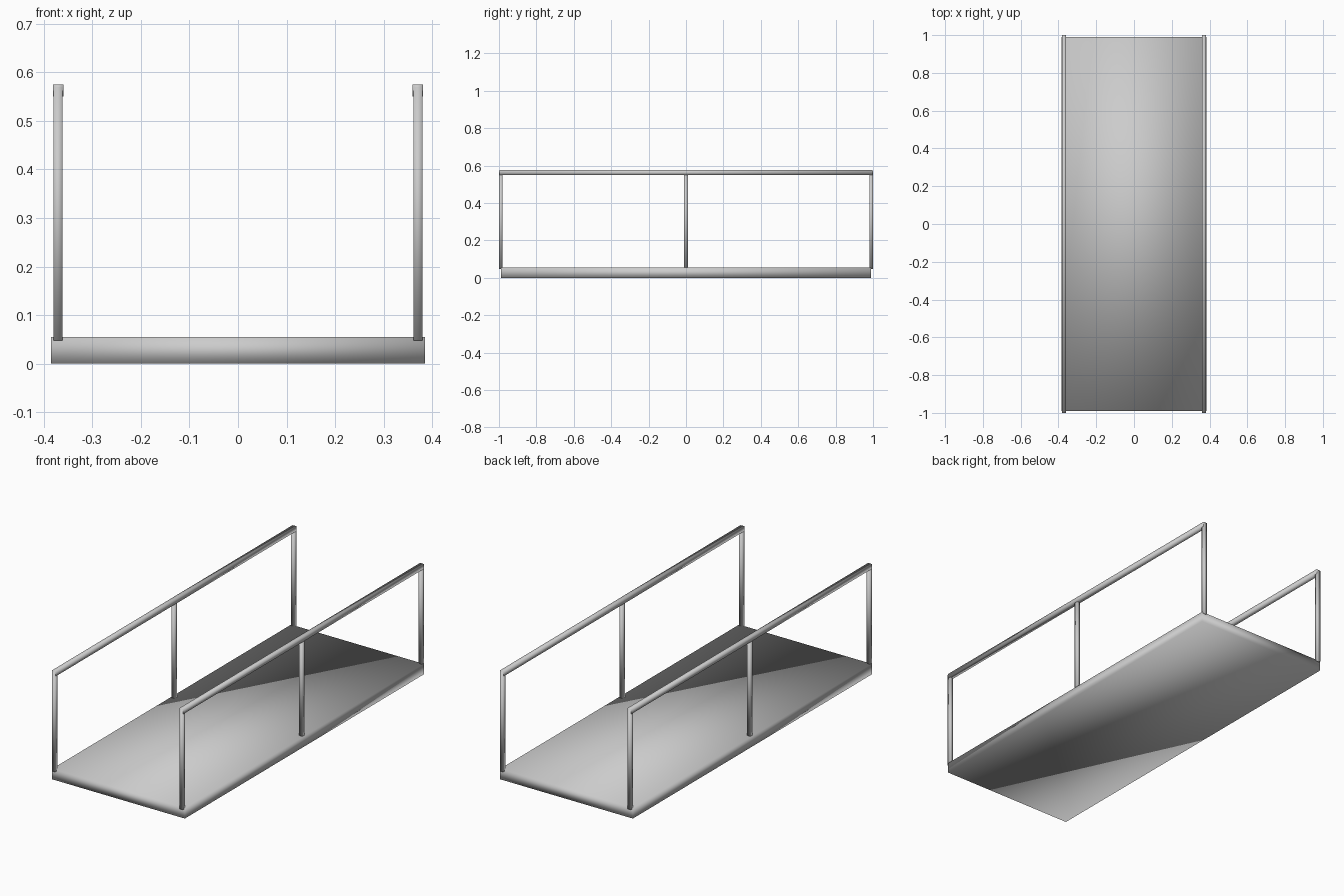
import bpy

if "Cube" in bpy.data.objects:
    bpy.data.objects.remove(bpy.data.objects["Cube"])


def smooth_box(name, centre, size):
    """Plain box with averaged (smooth) normals."""
    bpy.ops.mesh.primitive_cube_add(size=1, location=centre)
    obj = bpy.context.object
    obj.name = name
    obj.scale = size
    bpy.ops.object.transform_apply(location=False, rotation=False, scale=True)
    bpy.ops.object.shade_smooth()
    return obj


def span(lo, hi):
    return (lo + hi) / 2, hi - lo


# walkway slab
smooth_box("deck", (0, 0, 0.0275), (0.77, 1.98, 0.055))

# posts and handrail on each side
post_z, post_h = span(0.048, 0.57)
rail_z, rail_h = span(0.55, 0.575)
for side, sx in (("left", -1), ("right", 1)):
    for place, y in (("front", -0.99), ("middle", 0), ("back", 0.99)):
        smooth_box(f"{side}_{place}_post", (sx * 0.3705, y, post_z),
                   (0.0195, 0.0195, post_h))
    smooth_box(f"{side}_handrail", (sx * 0.37, 0, rail_z),
               (0.0225, 1.994, rail_h))
